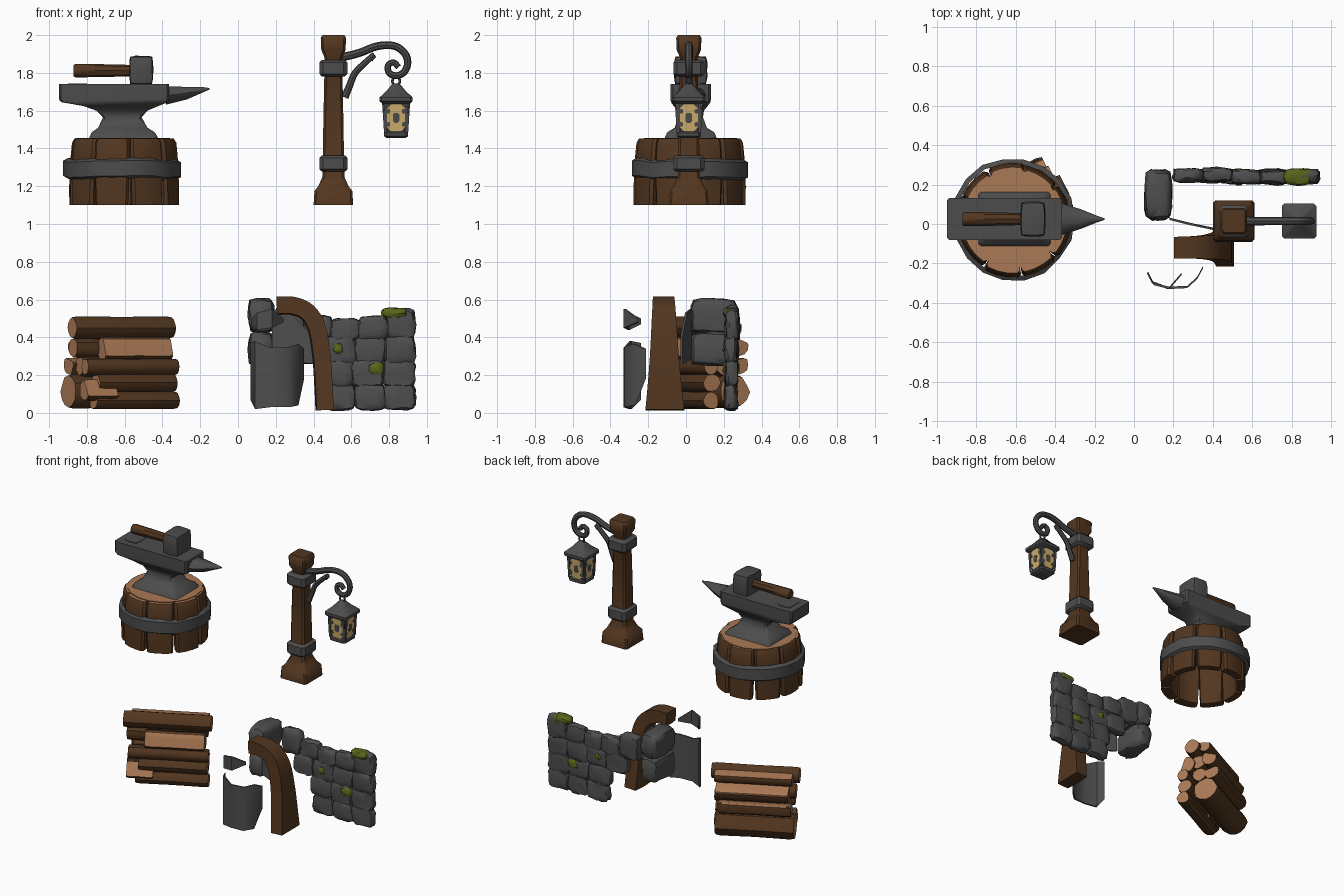
import bpy, bmesh, math, random
from mathutils import Vector, Matrix

random.seed(4)
if "Cube" in bpy.data.objects:
    bpy.data.objects.remove(bpy.data.objects["Cube"])
made = []


def material(name, rgb):
    m = bpy.data.materials.new(name)
    m.use_nodes = True
    m.diffuse_color = (*rgb, 1)
    bsdf = next(n for n in m.node_tree.nodes if n.type == 'BSDF_PRINCIPLED')
    bsdf.inputs["Base Color"].default_value = (*rgb, 1)
    return m


BARK = material("dark wood", (.085, .037, .014))
CUT = material("cut wood", (.40, .19, .09))
IRON = material("iron", (.075, .073, .073))
STONE = material("stone", (.078, .076, .078))
MOSS = material("moss", (.10, .13, .01))
GLASS = material("lantern glass", (.62, .42, .15))


def finish(name, bm, mats, rule=None):
    bmesh.ops.recalc_face_normals(bm, faces=bm.faces[:])
    bm.normal_update()
    for f in bm.faces:
        f.material_index = rule(f) if rule else 0
    me = bpy.data.meshes.new(name)
    bm.to_mesh(me)
    bm.free()
    for m in mats:
        me.materials.append(m)
    ob = bpy.data.objects.new(name, me)
    bpy.context.collection.objects.link(ob)
    made.append(ob)
    return ob


def loft(name, rings, mats, rule=None):
    bm = bmesh.new()
    vs = [[bm.verts.new(p) for p in r] for r in rings]
    n = len(vs[0])
    for a, b in zip(vs, vs[1:]):
        for i in range(n):
            bm.faces.new((a[i], a[(i + 1) % n], b[(i + 1) % n], b[i]))
    bm.faces.new(vs[0])
    bm.faces.new(vs[-1])
    return finish(name, bm, mats, rule)


def rect(cx, cy, hx, hy, z, c=.012):
    # Rectangle with chamfered corners
    pts = [(hx, c - hy), (hx, hy - c), (hx - c, hy), (c - hx, hy),
           (-hx, hy - c), (-hx, c - hy), (c - hx, -hy), (hx - c, -hy)]
    return [Vector((cx + x, cy + y, z)) for x, y in pts]


def smooth_path(pts, steps=4):
    p = [Vector(q) for q in pts]
    p = [2 * p[0] - p[1]] + p + [2 * p[-1] - p[-2]]
    out = []
    for a, b, c, d in zip(p, p[1:], p[2:], p[3:]):
        for k in range(steps):
            t = k / steps
            out.append(.5 * (2 * b + (c - a) * t + (2 * a - 5 * b + 4 * c - d) * t * t
                             + (3 * b - a - 3 * c + d) * t ** 3))
    return out + [p[-2]]


def sweep(name, pts, section, mat):
    # Sweep a section along a path in the xz plane; section(t) gives (side, y) pairs
    path, rings = smooth_path(pts), []
    for i, q in enumerate(path):
        d = path[min(i + 1, len(path) - 1)] - path[max(i - 1, 0)]
        side = Vector((d.y, -d.x)).normalized()
        rings.append([Vector((q.x + side.x * s, y, q.y + side.y * s))
                      for s, y in section(i / (len(path) - 1))])
    return loft(name, rings, [mat])


def circle(r, y, n=8):
    return [(r * math.cos(k * math.tau / n), y + r * math.sin(k * math.tau / n)) for k in range(n)]


def pillow(name, lo, hi, mat, jitter=.006, power=5):
    # Rounded block filling a box
    bm = bmesh.new()
    bmesh.ops.create_cube(bm, size=2)
    bmesh.ops.subdivide_edges(bm, edges=bm.edges[:], cuts=3, use_grid_fill=True)
    lo, hi = Vector(lo), Vector(hi)
    for v in bm.verts:
        p = v.co / sum(abs(c) ** power for c in v.co) ** (1 / power)
        v.co = [(lo[k] + hi[k]) / 2 + p[k] * (hi[k] - lo[k]) / 2
                + random.uniform(-jitter, jitter) for k in range(3)]
    return finish(name, bm, [mat])


# Barrel stump: hollow ring of staves, cut wood top, iron hoop
SX, SY, STAVES = -.61, .025, 9


def polar(r, a, z):
    return Vector((SX + r * math.cos(a), SY + r * math.sin(a), z))


for i in range(STAVES):
    mid, step, grow = (i + .45) * math.tau / STAVES, math.tau / STAVES, random.uniform(-.01, .012)
    rings = []
    for z, r, fill in ((1.10, .292, .88), (1.2, .293, .93), (1.36, .285, .98), (1.43, .278, .98), (1.452, .265, .95)):
        angs = [mid + step * fill * t for t in (-.5, -.42, -.15, .15, .42, .5)]
        outer = [polar(r + grow - (.014 if k in (0, 5) else 0), a, z) for k, a in enumerate(angs)]
        rings.append(outer + [polar(.235, a, z) for a in reversed(angs)])
    loft("barrel_stave", rings, [BARK, CUT], lambda f: int(f.normal.z > .8))
loft("barrel_top", [[polar(.25, k * math.tau / 18, z) for k in range(18)] for z in (1.40, 1.456)],
     [BARK, CUT], lambda f: int(f.normal.z > .8))
bm = bmesh.new()
N = 18
loops = [[], [], [], []]
for k in range(N):
    w = random.uniform(-.006, .008)
    for lp, (r, z) in zip(loops, ((.285, 1.235), (.31, 1.25), (.31, 1.33), (.285, 1.345))):
        lp.append(bm.verts.new(polar(r + w, k * math.tau / N, z + w)))
for a, b in zip(loops, loops[1:] + loops[:1]):
    for k in range(N):
        bm.faces.new((a[k], a[(k + 1) % N], b[(k + 1) % N], b[k]))
finish("barrel_hoop", bm, [IRON])

# Anvil body, horn and square hole
levels = ((1.45, -.79, -.42, .14), (1.485, -.775, -.44, .125), (1.51, -.74, -.48, .085),
          (1.565, -.715, -.51, .065), (1.60, -.75, -.48, .07), (1.625, -.82, -.42, .09),
          (1.645, -.935, -.37, .105), (1.66, -.948, -.365, .107), (1.74, -.948, -.365, .107))
loft("anvil_body", [rect((a + b) / 2, SY, (b - a) / 2, h, z) for z, a, b, h in levels], [IRON])
loft("anvil_horn", [[Vector((x, SY + h * math.cos(k * math.pi / 5),
                             zc + v * math.sin(k * math.pi / 5))) for k in range(10)]
                    for x, h, v, zc in ((-.38, .085, .05, 1.68), (-.27, .05, .035, 1.693),
                                        (-.19, .018, .016, 1.71), (-.15, .004, .004, 1.716))], [IRON])
loft("anvil_hole_rim", [rect(-.85, SY, .05, .06, z) for z in (1.738, 1.744)], [IRON])

# Hammer
loft("hammer_handle", [[Vector((x, y, 1.812 + s)) for s, y in circle(r, SY)]
                       for x, r in ((-.87, .03), (-.86, .036), (-.72, .034), (-.55, .03))], [BARK])
pillow("hammer_head", (-.575, SY - .088, 1.738), (-.45, SY + .088, 1.89), IRON, .002, 9)

# Lamp post with two bands
PX, PY = .505, .015
loft("lamp_post", [rect(PX, PY, h, h, z) for z, h in
                   ((1.10, .105), (1.175, .1), (1.2, .08), (1.25, .058), (1.55, .053),
                    (1.88, .046), (1.92, .064), (1.985, .067), (2.0, .058))], [BARK])
for z in (1.32, 1.825):
    loft("post_band", [rect(PX, PY, h, h + .008, z + d, .02) for d, h in
                       ((-.043, .062), (-.03, .074), (.03, .074), (.043, .062))], [IRON])

# Scrolled bracket and brace
sweep("bracket_scroll", [(.54, 1.88), (.64, 1.905), (.74, 1.942), (.83, 1.942), (.885, 1.90),
                         (.898, 1.85), (.88, 1.805), (.84, 1.785), (.80, 1.80), (.795, 1.84),
                         (.825, 1.855), (.85, 1.83)],
      lambda t: circle(.022 - .006 * t, PY), IRON)
sweep("bracket_brace", [(.565, 1.67), (.59, 1.73), (.62, 1.80), (.68, 1.86), (.72, 1.895), (.70, 1.87)],
      lambda t: circle(.02 - .006 * t, PY), IRON)

# Hanging lantern
LX = .837
sweep("lantern_hook", [(LX, 1.72), (LX - .02, 1.755), (LX, 1.79), (LX + .02, 1.755), (LX, 1.725)],
      lambda t: circle(.007, PY, 6), IRON)
loft("lantern_roof", [rect(LX, PY, h, h, z) for z, h in
                      ((1.635, .07), (1.65, .088), (1.67, .088), (1.705, .05), (1.735, .026), (1.745, .014))], [IRON])
loft("lantern_body", [rect(LX, PY, h, h, z) for z, h in ((1.485, .056), (1.64, .066))], [IRON])
loft("lantern_base", [rect(LX, PY, h, h, z) for z, h in ((1.455, .05), (1.465, .064), (1.482, .064), (1.49, .056))], [IRON])


def plate(name, side, u, z, hu, hz, out, mat):
    # Thin diamond-cornered plate on one leaning side of the lantern
    turn, c = Matrix.Rotation(side * math.pi / 2, 3, 'Z'), min(hu, hz) * .5
    rings = []
    for o in (out - .006, out):
        pts = [(u + p.x, z + p.y) for p in rect(0, 0, hu, hz, 0, c)]
        rings.append([Vector((LX, PY, b)) + turn @ Vector((a, -.056 - (b - 1.485) * .065 - o, 0)) for a, b in pts])
    loft(name, rings, [mat])


for s in range(4):
    plate("lantern_pane", s, 0, 1.562, .049, .073, .003, GLASS)
    plate("pane_centre", s, 0, 1.562, .017, .026, .005, IRON)
    for sx in (-1, 1):
        for sz in (-1, 1):
            plate("pane_lattice", s, sx * .041, 1.562 + sz * .035, .01, .012, .005, IRON)
    for edge in (-1, 1):
        plate("lantern_frame", s, edge * .056, 1.562, .008, .078, .008, IRON)

# Log pile, turned on the ground; some logs are split to a pale flat face
pile = Matrix.Translation((-.615, .1, 0)) @ Matrix.Rotation(math.radians(27), 4, 'Z')


def log(v, z, r, u0, u1, split=None):
    rings, n = [], 12
    wob = [random.uniform(.9, 1.05) for _ in range(n)]
    cut = Vector((0, math.cos(split), math.sin(split))) if split is not None else None
    for u, s in ((u0, .93), (u0 + .03, 1), ((u0 + u1) / 2, .96), (u1 - .03, 1), (u1, .92)):
        ring = []
        for k in range(n):
            a = k * math.tau / n
            p = Vector((0, math.cos(a), math.sin(a))) * r * s * wob[k]
            if cut and p.dot(cut) > r * .45:
                p -= cut * (p.dot(cut) - r * .45)
            ring.append(pile @ (p + Vector((u, v, z))))
        rings.append(ring)
    axis = pile.to_3x3() @ Vector((1, 0, 0))
    flat = pile.to_3x3() @ cut if cut else None
    loft("log", rings, [BARK, CUT],
         lambda f: int(abs(f.normal.dot(axis)) > .7 or (flat is not None and f.normal.dot(flat) > .9)))


for args in ((-.1, .065, .05, -.22, .27), (-.09, .16, .054, -.2, .26), (.055, .11, .095, -.29, .24),
             (-.1, .245, .045, -.27, .27), (.0, .25, .055, -.25, .22), (.09, .255, .06, -.27, .22, 1.8),
             (-.085, .34, .065, -.16, .24, 2.8), (.0, .345, .055, -.29, .23), (.085, .36, .06, -.25, .24, 1.2),
             (-.03, .45, .058, -.31, .28), (.05, .455, .05, -.27, .25, 1.4), (-.11, .12, .06, -.28, -.1, 2.6)):
    log(*args)

# Ruined stone wall
rows = ((.02, .145, .46), (.14, .275, .44), (.265, .40, .30), (.39, .54, .20))
for j, (z0, z1, x0) in enumerate(rows):
    count = max(3, round((.935 - x0) / .145))
    w = (.935 - x0) / count
    for i in range(count):
        x, top = x0 + i * w, z1
        if j == 3:
            top -= .05 * math.sin(math.pi * (x + w / 2 - .3) / .55) if x > .3 else -.02
        y = .25 - .02 * (x - .2) + random.uniform(-.006, .006)
        pillow("wall_stone", (x - .005, y - .034, z0 - .005), (x + w + .005, y + .034, top + .008), STONE)
for z0, z1 in ((.25, .43), (.425, .605)):
    pillow("corner_stone", (.055, .02, z0), (.19, .275, z1), STONE)
for x, z, rx, rz in ((.83, .53, .07, .026), (.73, .235, .045, .035), (.53, .34, .03, .028)):
    pillow("moss_patch", (x - rx, .195, z - rz), (x + rx, .282, z + rz), MOSS, .004, 3)


# Broken shell pieces in front of the wall
def shell(name, plan):
    loft(name, [[Vector((x, y + d, z)) for d, z in ((0, a), (.012, a), (.012, b), (0, b))]
                for x, y, a, b in plan], [STONE])


shell("front_shell", ((.065, -.25, .07, .37), (.09, -.3, .02, .38), (.17, -.33, .03, .345),
                      (.27, -.325, .03, .35), (.32, -.28, .04, .365), (.35, -.225, .18, .34)))
shell("upper_fragment", ((.07, -.25, .47, .50), (.1, -.31, .44, .53), (.18, -.33, .45, .55), (.24, -.26, .48, .5)))
shell("inner_shell", ((.18, .02, .29, .55), (.28, -.005, .27, .53), (.40, -.03, .26, .40)))

# Bent timber


def timber(t):
    h, c = .055 + .048 * t ** 2, -.12 + .008 * t
    return [(-.045, c - h), (.045, c - h), (.052, c), (.045, c + h), (-.045, c + h)]


sweep("bent_timber", [(.205, .57), (.29, .57), (.37, .535), (.42, .45), (.445, .3), (.455, .16), (.462, .015)],
      timber, BARK)

# Soft shading with sharp edges kept
bpy.ops.object.select_all(action='DESELECT')
for ob in made:
    ob.select_set(True)
bpy.context.view_layer.objects.active = made[0]
bpy.ops.object.shade_smooth_by_angle(angle=math.radians(40))
